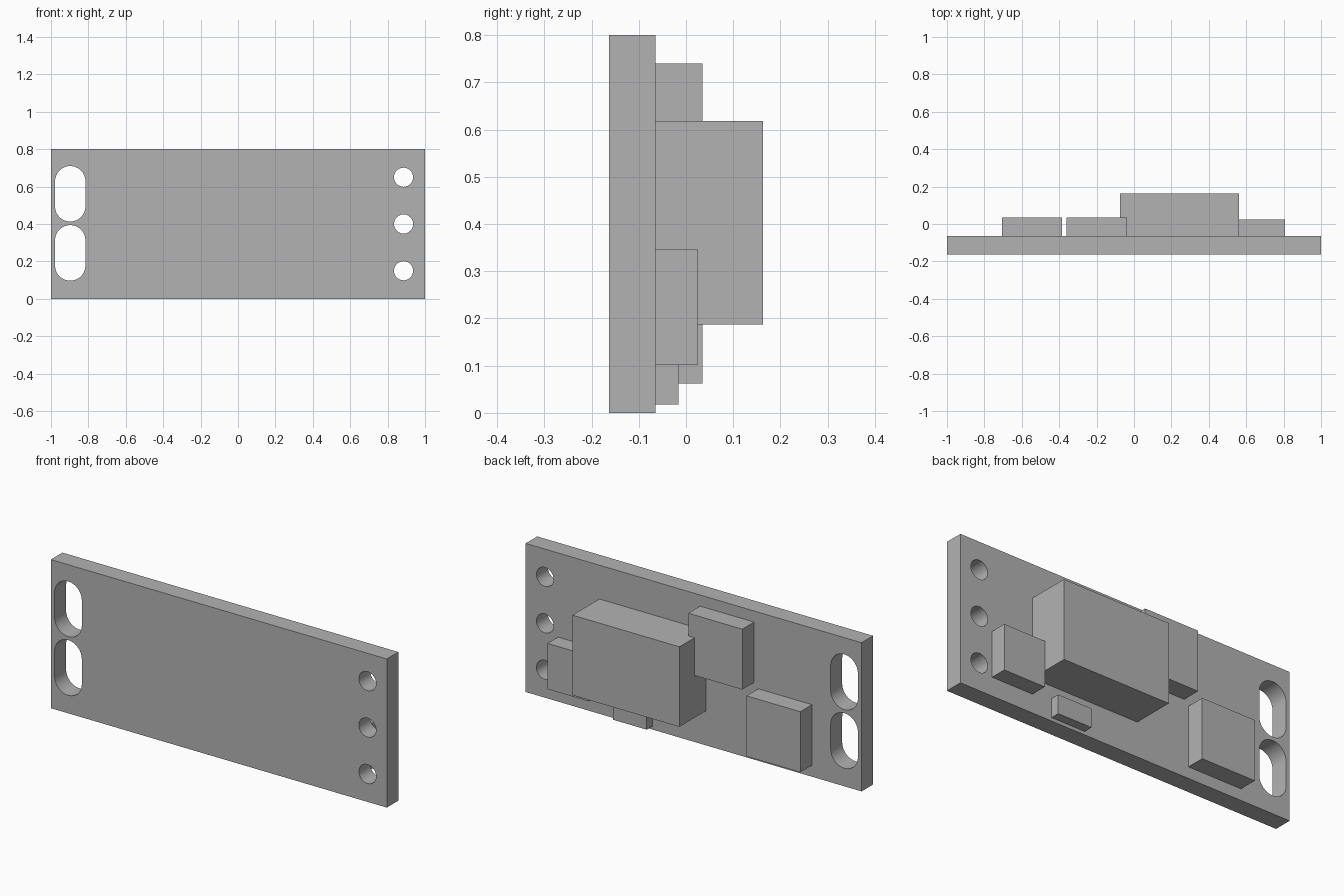
import bpy
import bmesh
from math import pi, cos, sin, radians

cube = bpy.data.objects.get("Cube")
if cube:
    bpy.data.objects.remove(cube, do_unlink=True)

grey = bpy.data.materials.new("plain grey")
grey.use_nodes = True
grey.diffuse_color = (0.45, 0.45, 0.45, 1)
grey.node_tree.nodes["Principled BSDF"].inputs["Base Color"].default_value = (0.45, 0.45, 0.45, 1)

FRONT, BACK = -0.163, -0.065   # plate faces along y
HEIGHT = 0.8


def slot(x, z0, z1, r, steps=24):
    """Outline of an upright rounded slot; a circle when z1 - z0 = 2r."""
    pts = []
    for start, zc in ((0, z1 - r), (pi, z0 + r)):
        for i in range(steps + 1):
            a = start + pi * i / steps
            pts.append((x + r * cos(a), zc + r * sin(a)))
    return pts


def hole(x, z, r, steps=48):
    return [(x + r * cos(2 * pi * i / steps), z + r * sin(2 * pi * i / steps))
            for i in range(steps)]


def extruded_plate(name, outlines, y0, y1):
    """Filled outline with openings, extruded along y."""
    curve = bpy.data.curves.new(name, 'CURVE')
    curve.dimensions = '2D'
    curve.fill_mode = 'BOTH'
    curve.extrude = (y1 - y0) / 2
    for pts in outlines:
        spline = curve.splines.new('POLY')
        spline.points.add(len(pts) - 1)
        for p, (x, z) in zip(spline.points, pts):
            p.co = (x, z, 0, 1)
        spline.use_cyclic_u = True
    obj = bpy.data.objects.new(name, curve)
    obj.location.y = (y0 + y1) / 2
    obj.rotation_euler.x = pi / 2
    bpy.context.collection.objects.link(obj)
    bpy.ops.object.select_all(action='DESELECT')
    obj.select_set(True)
    bpy.context.view_layer.objects.active = obj
    bpy.ops.object.convert(target='MESH')
    obj = bpy.context.object
    bm = bmesh.new()
    bm.from_mesh(obj.data)
    bmesh.ops.remove_doubles(bm, verts=bm.verts, dist=1e-5)
    bmesh.ops.recalc_face_normals(bm, faces=bm.faces)
    bm.to_mesh(obj.data)
    bm.free()
    obj.data.materials.clear()
    obj.data.materials.append(grey)
    bpy.ops.object.shade_smooth_by_angle(angle=radians(30))


def block(name, x0, x1, z0, z1, y1):
    """Box standing on the back of the plate, out to y1."""
    bpy.ops.mesh.primitive_cube_add(
        size=1, location=((x0 + x1) / 2, (BACK + y1) / 2, (z0 + z1) / 2))
    obj = bpy.context.object
    obj.name = name
    obj.scale = (x1 - x0, y1 - BACK, z1 - z0)
    bpy.ops.object.transform_apply(location=False, rotation=False, scale=True)
    obj.data.materials.append(grey)


# Plate with two slots at one end and three round holes at the other
outlines = [[(-1, 0), (1, 0), (1, HEIGHT), (-1, HEIGHT)]]
outlines += [slot(-0.897, z, z + 0.297, 0.081) for z in (0.097, 0.413)]
outlines += [hole(0.885, z, 0.051) for z in (0.15, 0.4, 0.65)]
extruded_plate("mounting_plate", outlines, FRONT, BACK)

# Components on the back
block("main_block", -0.075, 0.562, 0.187, 0.618, 0.163)
block("upper_block", -0.36, -0.038, 0.415, 0.74, 0.035)
block("lower_block", -0.705, -0.385, 0.062, 0.388, 0.035)
block("side_block", 0.562, 0.808, 0.101, 0.347, 0.024)
block("small_block", 0.245, 0.447, 0.018, 0.12, -0.016)
